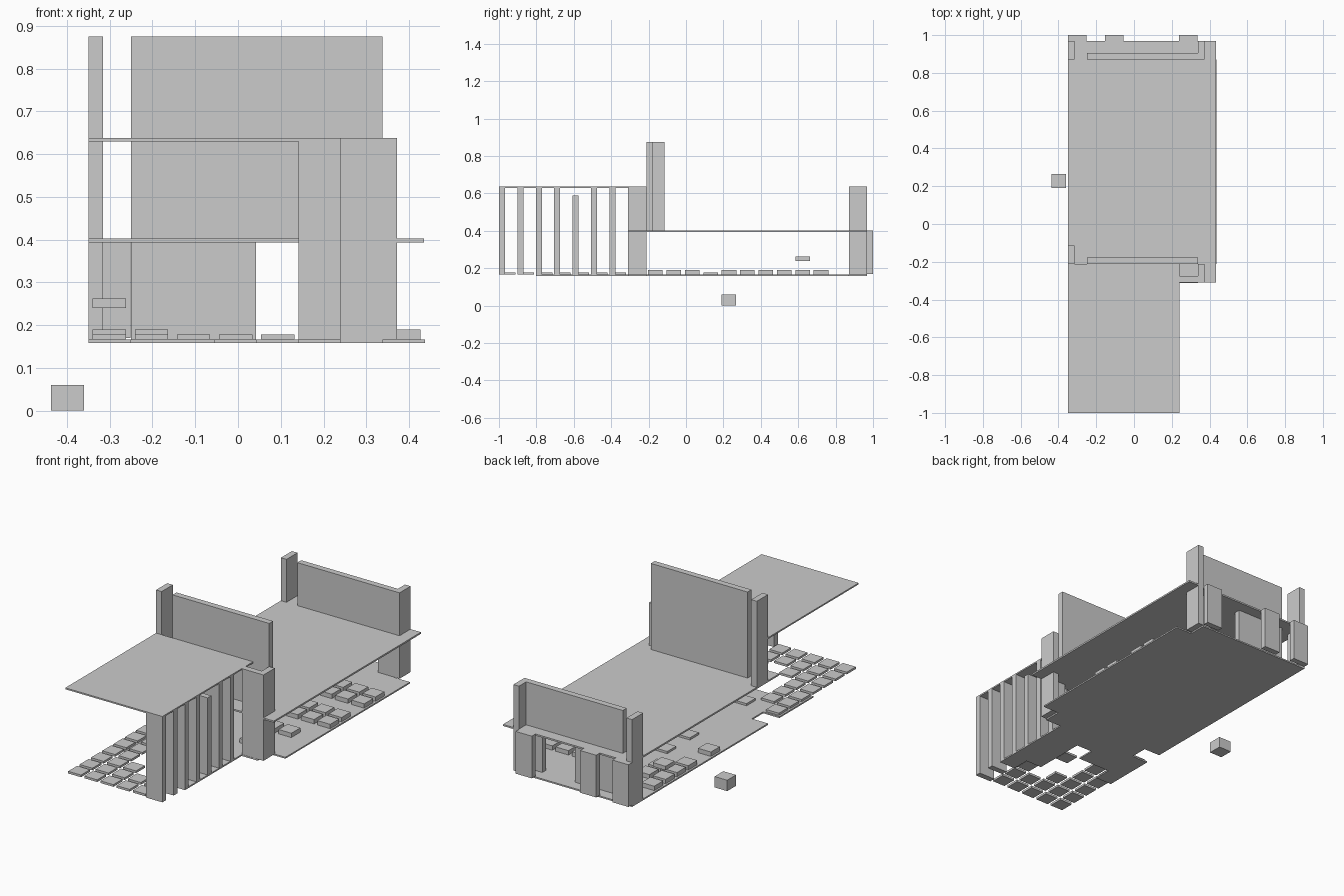
import bpy, bmesh

if "Cube" in bpy.data.objects:
    bpy.data.objects.remove(bpy.data.objects["Cube"])

P = 0.0984           # grid pitch
X0, Y0 = -0.35, -1.0  # grid origin
T = 0.034            # wall thickness
FLOOR_B, FLOOR_T = 0.158, 0.166
ROOF_B, ROOF_T = 0.393, 0.402
CANOPY_B, CANOPY_T = 0.63, 0.638

grey = bpy.data.materials.new("plain grey")
grey.diffuse_color = (0.6, 0.6, 0.6, 1)
grey.use_nodes = True
grey.node_tree.nodes["Principled BSDF"].inputs["Base Color"].default_value = grey.diffuse_color


def finish(name, bm):
    mesh = bpy.data.meshes.new(name)
    bm.to_mesh(mesh)
    bm.free()
    mesh.materials.append(grey)
    ob = bpy.data.objects.new(name, mesh)
    bpy.context.collection.objects.link(ob)
    return ob


def prism(name, outline, z0, z1):
    """Vertical extrusion of a counter-clockwise outline."""
    bm = bmesh.new()
    face = bm.faces.new([bm.verts.new((x, y, z0)) for x, y in outline])
    ext = bmesh.ops.extrude_face_region(bm, geom=[face])["geom"]
    for v in ext:
        if isinstance(v, bmesh.types.BMVert):
            v.co.z = z1
    bmesh.ops.recalc_face_normals(bm, faces=bm.faces)
    return finish(name, bm)


def box(name, x0, x1, y0, y1, z0, z1):
    return prism(name, [(x0, y0), (x1, y0), (x1, y1), (x0, y1)], z0, z1)


def tile(name, i, j, z0, z1):
    x, y = X0 + (i + 0.5) * P, Y0 + (j + 0.5) * P
    return box(name, x - 0.039, x + 0.039, y - 0.039, y + 0.039, z0, z1)


# Floor slab: grid cells with notches and holes, joined into one sheet
first_row = [4, 5, 5, 4, 3, 2, 7, 8]
last_row = [19, 19, 19, 19, 19, 19, 19, 18]
holes = {(0, 7), (2, 4), (3, 4), (3, 5)}
bm = bmesh.new()
for i in range(8):
    for j in range(first_row[i], last_row[i] + 1):
        if (i, j) not in holes:
            x, y = X0 + i * P, Y0 + j * P
            bm.faces.new([bm.verts.new((x + a * P, y + b * P, FLOOR_B))
                          for a, b in ((0, 0), (1, 0), (1, 1), (0, 1))])
bmesh.ops.remove_doubles(bm, verts=bm.verts, dist=0.001)
floor = finish("floor", bm)
mod = floor.modifiers.new("thickness", "SOLIDIFY")
mod.thickness = FLOOR_T - FLOOR_B
mod.offset = 1

# Low paving tiles under the canopy and scattered inside
paving = [(i, j) for i in range(5) for j in range(5)]
paving = [c for c in paving if c not in {(3, 2), (3, 3), (2, 4), (2, 3)}]
paving += [(3, 4), (0, 5), (1, 5), (0, 6), (2, 6), (2, 11), (2, 13)]
for c in sorted(set(paving)):
    tile("paving_tile", *c, FLOOR_T, 0.178)

# Thicker blocks on the right and left of the room
blocks = [(i, j) for i in (5, 6) for j in (12, 13, 15, 16)]
blocks += [(5, 8), (5, 9), (5, 10), (6, 10), (7, 12), (7, 13), (7, 15), (7, 16)]
blocks += [(0, 12), (0, 14), (0, 16), (1, 16), (0, 17), (1, 15), (0, 15)]
for c in sorted(set(blocks)):
    tile("floor_block", *c, FLOOR_T, 0.19)

# Loose pieces
tile("raised_block", 0, 16, 0.24, 0.262)
box("loose_cube", -0.437, -0.36, 0.19, 0.266, 0.0, 0.06)

# Roofs
box("main_roof", X0, 0.435, -0.31, 0.968, ROOF_B, ROOF_T)
box("canopy_roof", X0, 0.24, -1.0, -0.212, CANOPY_B, CANOPY_T)

# Row of canopy fins, one of them shorter
for j in range(7):
    y = Y0 + j * P
    box("canopy_fin", 0.142, 0.24, y, y + 0.032, FLOOR_T,
        0.59 if j == 4 else CANOPY_B)

# Angled corner column at the front right
prism("front_corner_column",
      [(0.24, -0.31), (0.372, -0.31), (0.372, -0.212), (0.338, -0.212),
       (0.338, -0.276), (0.24, -0.276)], FLOOR_T, CANOPY_T)

# Tall front parapet with its side post
box("front_parapet", -0.25, 0.338, -0.212, -0.178, ROOF_T, 0.875)
box("front_parapet_post", X0, X0 + T, -0.212, -0.115, ROOF_T, 0.875)

# Rear parapet turning the right corner, and the left corner post
prism("rear_parapet",
      [(-0.25, 0.872), (0.372, 0.872), (0.372, 0.968), (0.338, 0.968),
       (0.338, 0.906), (-0.25, 0.906)], ROOF_T, CANOPY_T)
box("rear_left_post", X0, X0 + T, 0.872, 0.968, FLOOR_T, CANOPY_T)

# Rear walls below the roof
prism("rear_lower_corner",
      [(0.24, 0.872), (0.372, 0.872), (0.372, 0.968), (0.338, 0.968),
       (0.338, 0.906), (0.24, 0.906)], FLOOR_T, ROOF_B)
box("rear_lower_wall", -0.25, 0.042, 0.872, 0.906, FLOOR_T, ROOF_B)

# Rear posts outside the roof edge
for x in (X0, -0.154, 0.238):
    box("rear_post", x, x + 0.098, 0.968, 1.0, 0.17, ROOF_T)
